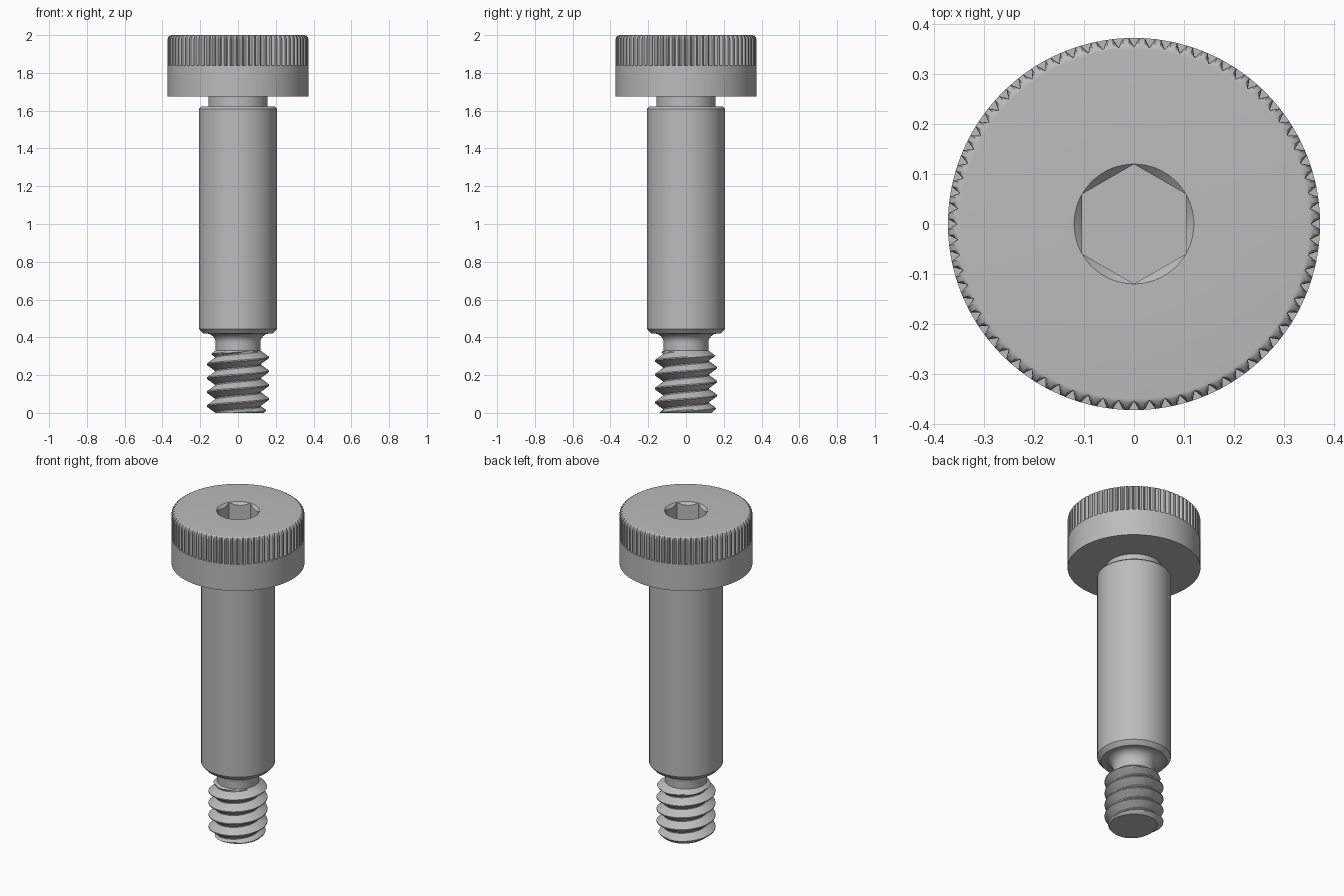
import bpy
import bmesh
from math import pi, tau, cos, sin, radians

cube = bpy.data.objects.get("Cube")
if cube:
    bpy.data.objects.remove(cube)

steel = bpy.data.materials.new("grey_steel")
steel.use_nodes = True
GREY = (0.5, 0.5, 0.5, 1)
steel.diffuse_color = GREY
steel.node_tree.nodes["Principled BSDF"].inputs["Base Color"].default_value = GREY


def skin(name, rows, angle=28):
    """Join rows of points, each row running once around the axis, into one surface."""
    bm = bmesh.new()
    grid = [[bm.verts.new(p) for p in row] for row in rows]
    for low, high in zip(grid, grid[1:]):
        for i in range(len(low) - 1):
            bm.faces.new((low[i], low[i + 1], high[i + 1], high[i]))
    bmesh.ops.remove_doubles(bm, verts=bm.verts, dist=1e-5)
    bmesh.ops.dissolve_degenerate(bm, dist=1e-5, edges=bm.edges)
    bmesh.ops.recalc_face_normals(bm, faces=bm.faces)
    mesh = bpy.data.meshes.new(name)
    bm.to_mesh(mesh)
    bm.free()
    mesh.materials.append(steel)
    obj = bpy.data.objects.new(name, mesh)
    bpy.context.collection.objects.link(obj)
    bpy.ops.object.select_all(action="DESELECT")
    obj.select_set(True)
    bpy.context.view_layer.objects.active = obj
    bpy.ops.object.shade_smooth_by_angle(angle=radians(angle))
    return obj


def ring(radius, z, angles):
    """Radius and height may be numbers or functions of the angle."""
    r = radius if callable(radius) else lambda a: radius
    h = z if callable(z) else lambda a: z
    return [(r(a) * cos(a), r(a) * sin(a), h(a)) for a in angles]


# Head: knurled upper band, rounded rim, plain lower band and hex socket
HEAD_R, ROOT_R, RIM_R, TEETH = 0.373, 0.355, 0.35, 72
TOP, KNURL_Z, UNDER_Z = 2.0, 1.84, 1.675
SOCKET_R, SOCKET_Z = 0.12, 1.8
step = tau / TEETH
angles, notch = [], []
for i in range(TEETH):
    for offset, is_root in ((-0.32, False), (0, True), (0.32, False)):
        angles.append(pi / 2 + (i + offset) * step)
        notch.append(is_root)
angles.append(angles[0] + tau)
notch.append(notch[0])


def knurl_ring(radius, z):
    return [(min(radius, ROOT_R if n else HEAD_R) * cos(a),
             min(radius, ROOT_R if n else HEAD_R) * sin(a), z)
            for a, n in zip(angles, notch)]


def hex_r(a):
    """Hexagon with corners towards the front and back."""
    return SOCKET_R * cos(pi / 6) / cos((a - pi / 2) % (pi / 3) - pi / 6)


fillet = HEAD_R - RIM_R
rows = [ring(0, UNDER_Z, angles), ring(HEAD_R, UNDER_Z, angles),
        ring(HEAD_R, KNURL_Z, angles), knurl_ring(HEAD_R, KNURL_Z)]
for k in range(9):
    t = k / 8 * pi / 2
    rows.append(knurl_ring(RIM_R + fillet * cos(t), TOP - fillet + fillet * sin(t)))
rows += [ring(SOCKET_R, TOP, angles),
         ring(hex_r, lambda a: TOP - (SOCKET_R - hex_r(a)), angles),
         ring(hex_r, SOCKET_Z, angles),
         ring(0, SOCKET_Z, angles)]
skin("socket_head", rows)

# Shoulder: undercut below the head, chamfered cylinder, filleted lower neck
NECK_R, THREAD_TOP = 0.118, 0.33
around = [i / 96 * tau for i in range(97)]
profile = [(0, 0.3), (NECK_R, 0.3)]
for k in range(9):
    t = k / 8 * pi / 2
    profile.append((NECK_R + 0.05 * (1 - cos(t)), 0.37 + 0.05 * sin(t)))
profile += [(0.185, 0.42), (0.207, 0.445), (0.207, 1.61), (0.195, 1.622),
            (0.157, 1.622), (0.157, UNDER_Z)]
skin("shoulder", [ring(r, z, around) for r, z in profile])

# Thread: helical ridges, tapered at both ends
PITCH, CREST_R, THREAD_ROOT, SUB = 0.0735, 0.165, 0.123, 12


def thread_r(phase, z):
    d = abs((phase + 0.5) % 1 - 0.5)
    ridge = 1 - min(max((d * SUB - 0.5) / (SUB / 2 - 1), 0), 1)
    r = THREAD_ROOT + (CREST_R - THREAD_ROOT) * ridge
    return min(r, 0.138 + z, NECK_R + (THREAD_TOP - z) * 1.4)


turns = int(THREAD_TOP / PITCH) + 2
rows = [ring(0, 0, around)]
for k in range(-SUB, turns * SUB + 1):
    row = []
    for a in around:
        z = min(max(((k + 0.5) / SUB + a / tau) * PITCH, 0), THREAD_TOP)
        r = thread_r(z / PITCH - a / tau, z)
        row.append((r * cos(a), r * sin(a), z))
    rows.append(row)
rows.append(ring(0, THREAD_TOP, around))
skin("thread", rows)
